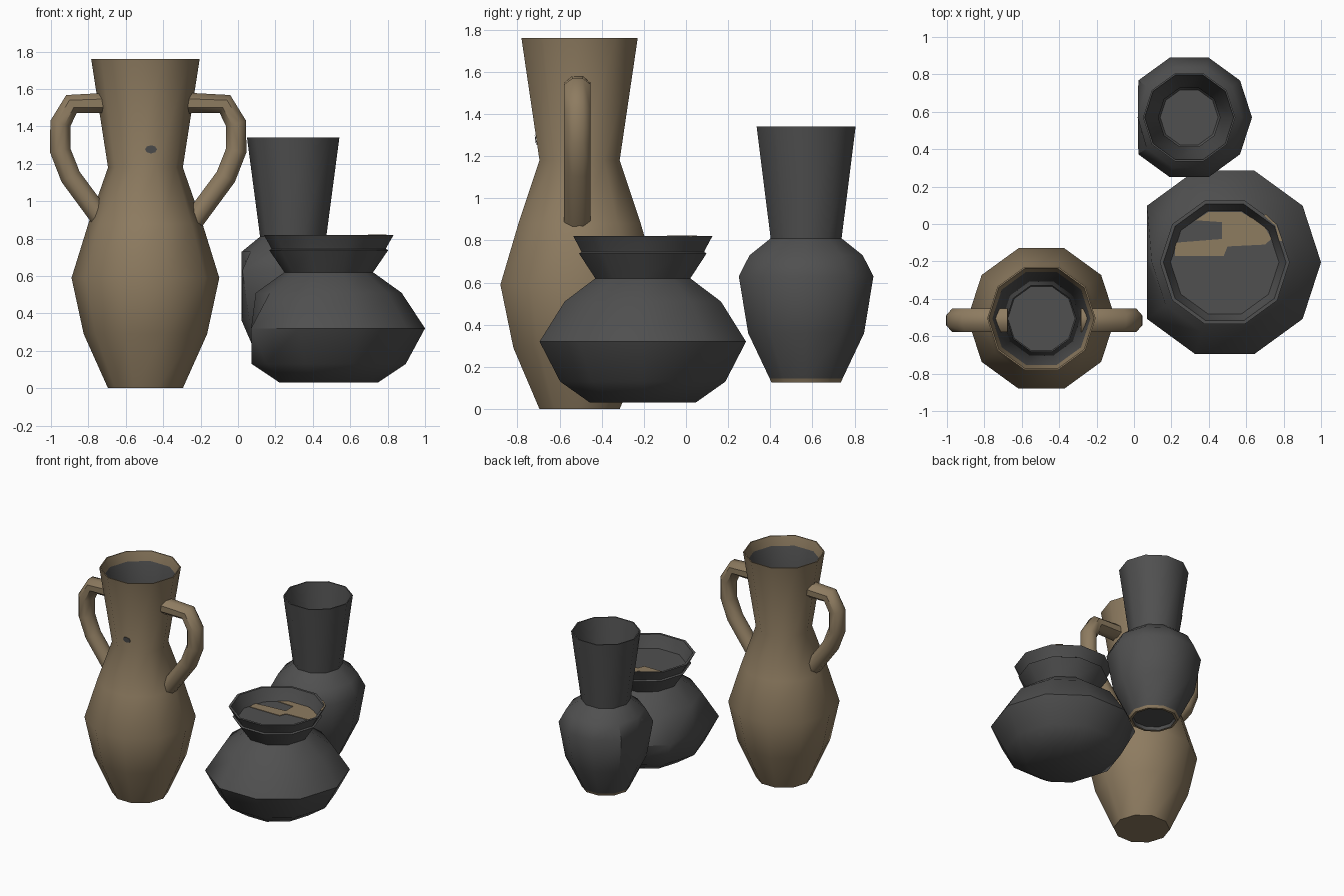
import bpy, bmesh, math
from mathutils import Vector

if "Cube" in bpy.data.objects:
    bpy.data.objects.remove(bpy.data.objects["Cube"])

SIDES = 10


def material(name, rgb):
    m = bpy.data.materials.new(name)
    m.diffuse_color = (*rgb, 1)
    m.use_nodes = True
    m.node_tree.nodes["Principled BSDF"].inputs["Base Color"].default_value = m.diffuse_color
    return m


CLAY = material("brown clay", (0.27, 0.20, 0.118))
DARK = material("dark grey clay", (0.08, 0.08, 0.08))


def finish(bm, name, angle=45):
    bmesh.ops.recalc_face_normals(bm, faces=bm.faces)
    me = bpy.data.meshes.new(name)
    bm.to_mesh(me)
    bm.free()
    me.materials.append(CLAY)
    me.materials.append(DARK)
    me.shade_smooth()
    me.set_sharp_from_angle(angle=math.radians(angle))
    ob = bpy.data.objects.new(name, me)
    bpy.context.collection.objects.link(ob)
    return ob


def skin(bm, rings, mats):
    """Join rings of vertices with quads and close both ends."""
    n = len(rings[0])
    for a, b, m in zip(rings, rings[1:], mats):
        for i in range(n):
            j = (i + 1) % n
            bm.faces.new((a[i], a[j], b[j], b[i])).material_index = m
    bm.faces.new(rings[0][::-1]).material_index = mats[0]
    bm.faces.new(rings[-1]).material_index = mats[-1]


def vessel(name, cx, cy, outer, inner, flat_x=-9):
    """Turned vessel from (radius, height, material) rings; flat_x presses one side flat."""
    bm = bmesh.new()
    rings = []
    for k, (r, z, m) in enumerate(outer + inner):
        limit = flat_x + (0.02 if k >= len(outer) else 0)
        ring = []
        for i in range(SIDES):
            a = i * math.tau / SIDES
            ring.append(bm.verts.new((max(cx + r * math.cos(a), limit), cy + r * math.sin(a), z)))
        rings.append(ring)
    skin(bm, rings, [p[2] for p in outer + inner])
    return finish(bm, name)


def handle(name, cx, cy, side, path, rx, ry):
    """Tube following an (x, z) path beside the neck."""
    bm = bmesh.new()
    pts = [Vector(p) for p in path]
    rings = []
    for k, p in enumerate(pts):
        d_in = (p - pts[k - 1]).normalized() if k else Vector((0, 0))
        d_out = (pts[k + 1] - p).normalized() if k < len(pts) - 1 else Vector((0, 0))
        t = (d_in + d_out).normalized()
        nrm = Vector((-t.y, t.x))
        ring = []
        for i in range(8):
            a = (i + 0.5) * math.tau / 8
            q = p + nrm * rx * math.cos(a)
            ring.append(bm.verts.new((cx + side * q.x, cy + ry * math.sin(a), q.y)))
        rings.append(ring)
    skin(bm, rings, [0] * len(rings))
    return finish(bm, name, 50)


def plate(name, points, thickness, mat):
    """Thin coloured plate from 3D outline points."""
    bm = bmesh.new()
    face = bm.faces.new([bm.verts.new(p) for p in points])
    res = bmesh.ops.extrude_face_region(bm, geom=[face])
    for v in res["geom"]:
        if isinstance(v, bmesh.types.BMVert):
            v.co += Vector(thickness)
    for f in bm.faces:
        f.material_index = mat
    return finish(bm, name)


# Tall brown jar with dark interior
vessel("tall_jar", -0.495, -0.505,
       [(0.20, 0.0, 0), (0.33, 0.29, 0), (0.395, 0.59, 0), (0.305, 0.88, 0),
        (0.20, 1.18, 0), (0.29, 1.76, 0)],
       [(0.282, 1.76, 0), (0.262, 1.69, 1), (0.185, 1.18, 1), (0.285, 0.88, 1),
        (0.375, 0.59, 1), (0.31, 0.29, 1), (0.18, 0.03, 1)])

# Pair of handles
HANDLE = [(0.20, 1.525), (0.415, 1.52), (0.475, 1.415), (0.475, 1.27), (0.42, 1.13), (0.25, 0.90)]
for label, side, cx in (("right", 1, -0.485), ("left", -1, -0.475)):
    handle("jar_handle_" + label, cx, -0.515, side, HANDLE, 0.06, 0.068)

# Small dark fleck on the neck
plate("neck_fleck",
      [(-0.465 + 0.032 * math.cos(a), -0.711 - 0.148 * 0.022 * math.sin(a), 1.277 + 0.022 * math.sin(a))
       for a in (i * math.tau / 8 for i in range(8))], (0, -0.004, 0), 1)

# Narrow dark vase with a brown foot ring
vessel("narrow_vase", 0.295, 0.57,
       [(0.15, 0.15, 1), (0.155, 0.125, 0), (0.173, 0.125, 0), (0.182, 0.145, 1),
        (0.289, 0.36, 1), (0.336, 0.63, 1), (0.282, 0.73, 1), (0.177, 0.81, 1), (0.247, 1.34, 1)],
       [(0.238, 1.34, 1), (0.165, 0.81, 1), (0.265, 0.72, 1), (0.316, 0.63, 1),
        (0.27, 0.36, 1), (0.155, 0.17, 1)], flat_x=0.02)

# Wide dark pot with stepped lip and filled mouth
vessel("wide_pot", 0.485, -0.205,
       [(0.263, 0.03, 1), (0.412, 0.13, 1), (0.515, 0.32, 1), (0.39, 0.51, 1), (0.237, 0.62, 1),
        (0.318, 0.738, 1), (0.306, 0.745, 1), (0.312, 0.758, 1), (0.347, 0.82, 1)],
       [(0.328, 0.82, 1), (0.312, 0.775, 1), (0.29, 0.725, 1)], flat_x=0.07)

# Brown stains on the filling and lip
plate("filling_stain",
      [(x, y, 0.727) for x, y in ((0.22, -0.17), (0.48, -0.17), (0.50, -0.12), (0.70, -0.11), (0.735, -0.08),
                                  (0.69, 0.0), (0.57, 0.065), (0.40, 0.065), (0.33, 0.02), (0.47, 0.01),
                                  (0.47, -0.08), (0.22, -0.10))], (0, 0, 0.004), 0)
plate("lip_stain",
      [(x, y, 0.819) for x, y in ((0.695, 0.045), (0.757, -0.01), (0.775, -0.09), (0.793, -0.09),
                                  (0.760, -0.002), (0.705, 0.053))], (0, 0, 0.004), 0)
